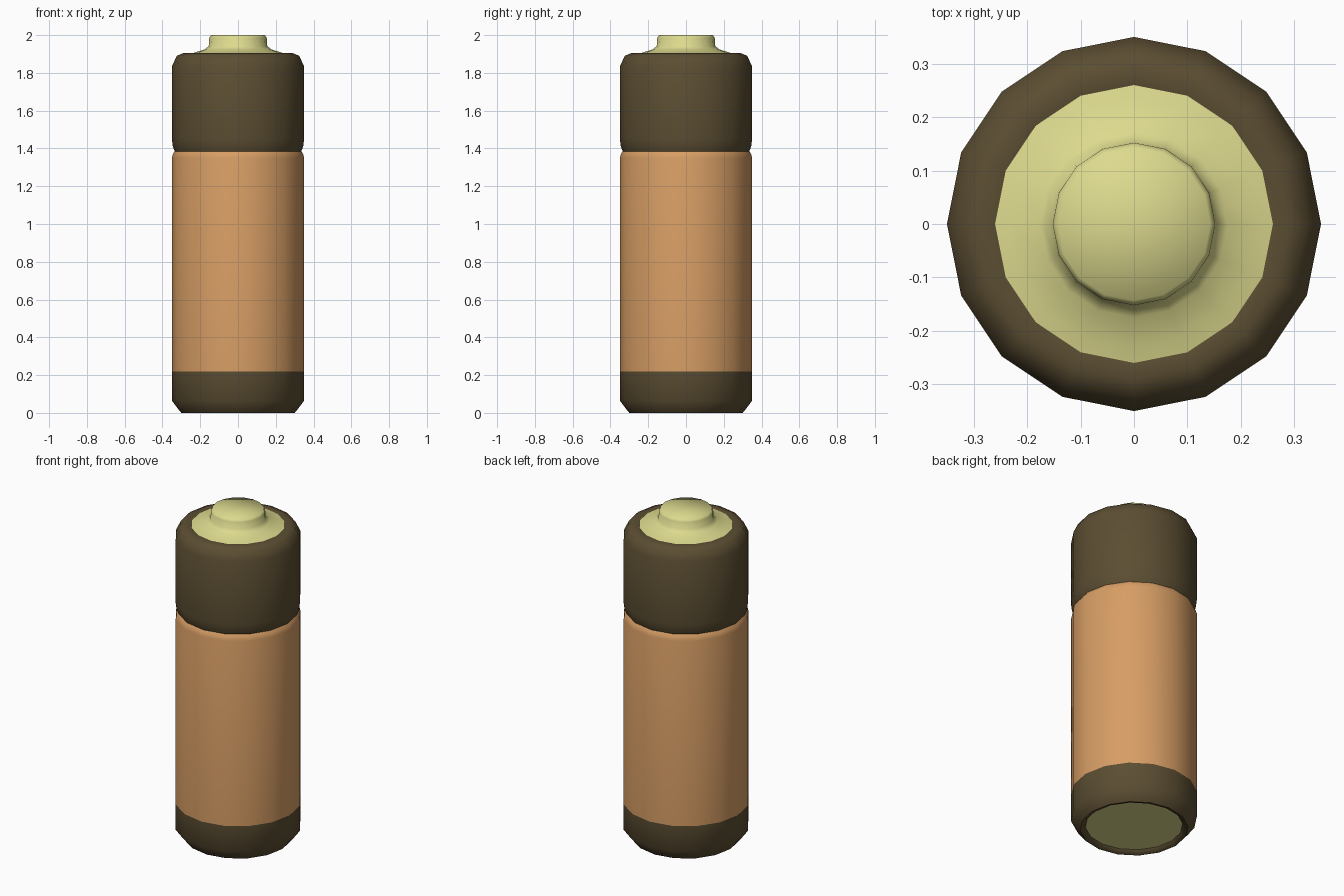
import bpy, bmesh, math

if "Cube" in bpy.data.objects:
    bpy.data.objects.remove(bpy.data.objects["Cube"])

SIDES = 16

def material(name, rgb):
    m = bpy.data.materials.new(name)
    m.diffuse_color = (*rgb, 1)
    m.use_nodes = True
    m.node_tree.nodes["Principled BSDF"].inputs["Base Color"].default_value = m.diffuse_color
    return m

brown = material("dark_brown", (0.105, 0.075, 0.032))
orange = material("copper", (0.68, 0.34, 0.13))
yellow = material("pale_yellow", (0.72, 0.70, 0.27))

def lathe(name, profile, mat, angle=50):
    """Revolve (radius, z) points around z; radius 0 closes to a pole."""
    bm = bmesh.new()
    rings = []
    for r, z in profile:
        if r == 0:
            rings.append([bm.verts.new((0, 0, z))] * SIDES)
        else:
            rings.append([bm.verts.new((r * math.cos(2 * math.pi * i / SIDES),
                                        r * math.sin(2 * math.pi * i / SIDES), z))
                          for i in range(SIDES)])
    for a, b in zip(rings, rings[1:]):
        for i in range(SIDES):
            j = (i + 1) % SIDES
            bm.faces.new(list(dict.fromkeys((a[i], a[j], b[j], b[i]))))
    me = bpy.data.meshes.new(name)
    bm.to_mesh(me)
    bm.free()
    ob = bpy.data.objects.new(name, me)
    bpy.context.collection.objects.link(ob)
    me.materials.append(mat)
    bpy.context.view_layer.objects.active = ob
    ob.select_set(True)
    bpy.ops.object.shade_smooth_by_angle(angle=math.radians(angle))
    ob.select_set(False)
    return ob

# Recessed base contact
lathe("base_contact", [(0, 0.02), (0.27, 0.02)], yellow)
# Dark lower band with a chamfered foot and inner lip
lathe("lower_band", [(0.27, 0.02), (0.28, 0.005), (0.30, 0.0), (0.312, 0.014),
                     (0.35, 0.065), (0.35, 0.22)], brown)
# Copper sleeve, pinched at the top
lathe("sleeve", [(0.35, 0.22), (0.35, 1.35), (0.345, 1.37), (0.335, 1.385)], orange)
# Dark upper band with rounded shoulder
lathe("upper_band", [(0.335, 1.385), (0.345, 1.41), (0.35, 1.45), (0.35, 1.835),
                     (0.324, 1.89), (0.29, 1.905), (0.26, 1.90)], brown)
# Top contact with raised button
lathe("top_contact", [(0.26, 1.90), (0.235, 1.906), (0.175, 1.925), (0.155, 1.942),
                      (0.152, 1.985), (0.143, 2.0), (0, 2.0)], yellow, 80)
